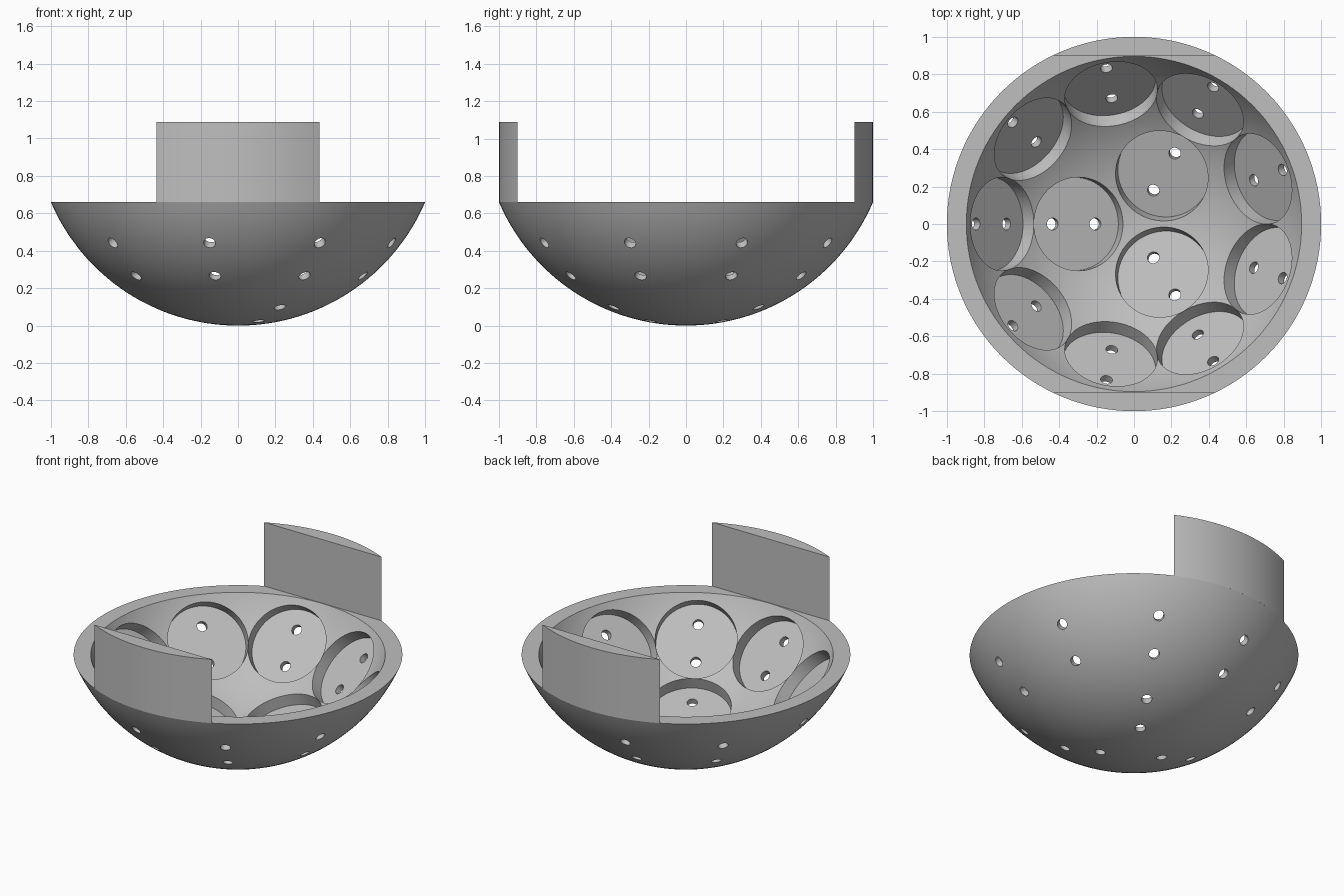
import bpy, bmesh
from math import sin, cos, acos, sqrt, radians, pi
from mathutils import Vector, Matrix

cube = bpy.data.objects.get("Cube")
if cube:
    bpy.data.objects.remove(cube, do_unlink=True)

RIM_Z = 0.66                             # rim height, rim radius is 1
R_OUT = (1 + RIM_Z ** 2) / (2 * RIM_Z)   # outer sphere, its centre at z = R_OUT
DROP = R_OUT - RIM_Z
R_IN = sqrt(0.896 ** 2 + DROP ** 2)      # inner sphere
FLOOR = 1.04                             # distance of pocket floors from the centre
RINGS = [(18, 3), (47.2, 9)]             # tilt and count of each pocket ring

grey = bpy.data.materials.new("plain grey")
grey.use_nodes = True
grey.diffuse_color = (0.52, 0.52, 0.52, 1)
grey.node_tree.nodes["Principled BSDF"].inputs["Base Color"].default_value = grey.diffuse_color


def make(name, bm):
    bmesh.ops.recalc_face_normals(bm, faces=bm.faces)
    mesh = bpy.data.meshes.new(name)
    bm.to_mesh(mesh)
    bm.free()
    mesh.materials.append(grey)
    obj = bpy.data.objects.new(name, mesh)
    bpy.context.collection.objects.link(obj)
    return obj


def activate(obj):
    bpy.ops.object.select_all(action='DESELECT')
    obj.select_set(True)
    bpy.context.view_layer.objects.active = obj


def smooth(obj):
    activate(obj)
    bpy.ops.object.shade_smooth_by_angle(angle=radians(25))


def add_rod(bm, frame, offset, radius, start, end, sides):
    """Cylinder along the frame's z axis between two distances from the centre."""
    place = frame @ Matrix.Translation((offset, 0, (start + end) / 2))
    bmesh.ops.create_cone(bm, cap_ends=True, segments=sides, radius1=radius,
                          radius2=radius, depth=end - start, matrix=place)


def cut(target, bm, name):
    cutter = make(name, bm)
    cutter.hide_render = True
    activate(target)
    mod = target.modifiers.new(name, 'BOOLEAN')
    mod.operation = 'DIFFERENCE'
    mod.solver = 'EXACT'
    mod.use_self = True
    mod.object = cutter
    bpy.ops.object.modifier_apply(modifier=mod.name)
    bpy.data.objects.remove(cutter, do_unlink=True)


# Bowl: a spherical shell turned from its profile
def arc(radius, steps):
    top = acos(DROP / radius)
    return [Vector((radius * sin(top * i / steps), 0, R_OUT - radius * cos(top * i / steps)))
            for i in range(steps + 1)]


bm = bmesh.new()
verts = [bm.verts.new(p) for p in arc(R_OUT, 32) + arc(R_IN, 32)[::-1]]
edges = [bm.edges.new(pair) for pair in zip(verts, verts[1:])]
bmesh.ops.spin(bm, geom=verts + edges, cent=(0, 0, 0), axis=(0, 0, 1),
               angle=2 * pi, steps=128, use_merge=True)
bmesh.ops.remove_doubles(bm, verts=bm.verts, dist=0.0005)
bowl = make("bowl", bm)

# Round flat-floored pockets, each with two through holes
pockets, holes = bmesh.new(), bmesh.new()
for tilt, count in RINGS:
    for k in range(count):
        frame = (Matrix.Translation((0, 0, R_OUT))
                 @ Matrix.Rotation(pi + 2 * pi * k / count, 4, 'Z')
                 @ Matrix.Rotation(pi - radians(tilt), 4, 'Y'))
        add_rod(pockets, frame, 0, 0.25, 0.93, FLOOR, 64)
        for side in (-0.12, 0.12):
            add_rod(holes, frame, side, 0.032, 1.0, 1.15, 24)
cut(bowl, pockets, "pocket_cutter")
cut(bowl, holes, "hole_cutter")
smooth(bowl)

# Upright tabs: circle segments standing on the rim, front and back
half = acos(0.9)
for name, sign in (("front_tab", -1), ("back_tab", 1)):
    bm = bmesh.new()
    outline = [bm.verts.new((sin(a), sign * cos(a), RIM_Z))
               for a in (half * (i / 12 - 1) for i in range(25))]
    face = bm.faces.new(outline)
    top = bmesh.ops.extrude_face_region(bm, geom=[face])["geom"]
    bmesh.ops.translate(bm, vec=(0, 0, DROP),
                        verts=[v for v in top if isinstance(v, bmesh.types.BMVert)])
    smooth(make(name, bm))
